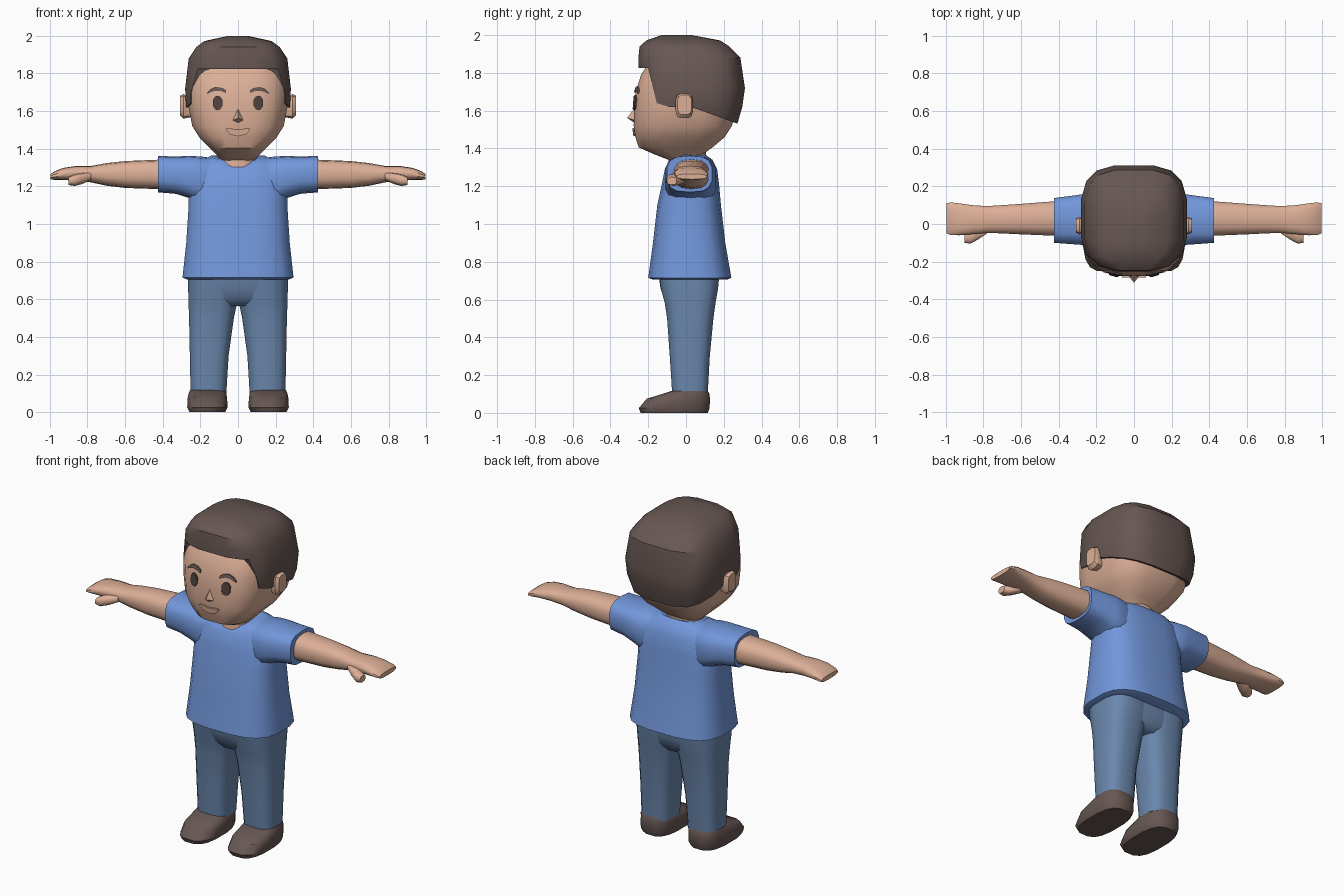
import bpy, bmesh, math
from mathutils import Vector
from mathutils.bvhtree import BVHTree

if "Cube" in bpy.data.objects:
    bpy.data.objects.remove(bpy.data.objects["Cube"])


def material(name, rgb):
    m = bpy.data.materials.new(name)
    m.diffuse_color = (*rgb, 1)
    m.use_nodes = True
    m.node_tree.nodes["Principled BSDF"].inputs["Base Color"].default_value = m.diffuse_color
    return m


SKIN = material("skin", (0.72, 0.43, 0.31))
BROWN = material("dark brown", (0.135, 0.095, 0.086))
BLUE = material("shirt blue", (0.17, 0.31, 0.71))
DENIM = material("denim blue", (0.145, 0.245, 0.42))
EYE = material("eye brown", (0.085, 0.055, 0.048))
LIP = material("lip", (0.76, 0.45, 0.32))


def finish(bm, name, mat, mirror=False, angle=35):
    bmesh.ops.recalc_face_normals(bm, faces=bm.faces)
    me = bpy.data.meshes.new(name)
    bm.to_mesh(me)
    bm.free()
    me.materials.append(mat)
    ob = bpy.data.objects.new(name, me)
    bpy.context.collection.objects.link(ob)
    smooth(ob, angle)
    if mirror:
        ob.modifiers.new("mirror", "MIRROR").use_mirror_merge = False
    return ob


def smooth(ob, angle):
    bpy.ops.object.select_all(action="DESELECT")
    ob.select_set(True)
    bpy.context.view_layer.objects.active = ob
    bpy.ops.object.shade_smooth_by_angle(angle=math.radians(angle))


def loft(rings, axis="z", n=16, e=3.0):
    """Skin rounded-box sections (t, a0, a1, b0, b1) stacked along an axis."""
    bm = bmesh.new()
    k = math.cos(math.pi / n) ** (2 / e)
    loops = []
    for t, a0, a1, b0, b1 in rings:
        loop = []
        for i in range(n):
            ang = 2 * math.pi * (i + 0.5) / n
            c, s = math.cos(ang), math.sin(ang)
            a = (a0 + a1) / 2 + (a1 - a0) / 2 * math.copysign(abs(c) ** (2 / e), c) / k
            b = (b0 + b1) / 2 + (b1 - b0) / 2 * math.copysign(abs(s) ** (2 / e), s) / k
            loop.append(bm.verts.new((a, b, t) if axis == "z" else (t, a, b)))
        loops.append(loop)
    for lo, hi in zip(loops, loops[1:]):
        for i in range(n):
            j = (i + 1) % n
            bm.faces.new((lo[i], lo[j], hi[j], hi[i]))
    bm.faces.new(loops[0])
    bm.faces.new(loops[-1])
    return bm


def body(*rows):
    """Symmetric rows (z, half width, front y, back y)."""
    return [(z, -w, w, f, b) for z, w, f, b in rows]


# Head
head_bm = loft(body(
    (1.335, .08, -.08, .06), (1.37, .115, -.17, .09), (1.405, .15, -.25, .14),
    (1.46, .205, -.268, .205), (1.52, .243, -.277, .243), (1.62, .262, -.274, .275),
    (1.7, .268, -.267, .285), (1.79, .262, -.238, .28), (1.85, .24, -.2, .25),
    (1.92, .17, -.15, .15)), e=3.2)
face_tree = BVHTree.FromBMesh(head_bm)
finish(head_bm, "head", SKIN)

# Hair: a larger head shape trimmed to the hairline seen from the side
hair = finish(loft(body(
    (1.45, .215, -.24, .225), (1.53, .252, -.25, .272), (1.62, .276, -.25, .298),
    (1.72, .281, -.25, .312), (1.88, .262, -.252, .288), (1.94, .222, -.246, .23),
    (1.972, .18, -.21, .18), (2.0, .05, -.13, .03)), e=3.2), "hair", BROWN)
bm = bmesh.new()
line = [(-.4, 1.825), (-.4, 2.1), (.4, 2.1), (.4, 1.48), (.27, 1.532), (.04, 1.615),
        (-.09, 1.62), (-.155, 1.64), (-.2, 1.825)]
f = bm.faces.new([bm.verts.new((-.5, y, z)) for y, z in line])
ext = bmesh.ops.extrude_face_region(bm, geom=[f])
bmesh.ops.translate(bm, vec=(1, 0, 0),
                    verts=[v for v in ext["geom"] if isinstance(v, bmesh.types.BMVert)])
cutter = finish(bm, "hairline_cutter", BROWN)
cutter.hide_render = True
mod = hair.modifiers.new("trim", "BOOLEAN")
mod.operation, mod.solver, mod.object = "INTERSECT", "EXACT", cutter
bpy.context.view_layer.objects.active = hair
bpy.ops.object.modifier_apply(modifier="trim")
bpy.data.objects.remove(cutter)
smooth(hair, 35)

# Ears
finish(loft([(.24, -.04, .025, 1.57, 1.66), (.29, -.055, .037, 1.56, 1.69),
             (.309, -.045, .03, 1.58, 1.682)], "x", 12, 3.5), "ear", SKIN, True)


# Face details laid on the head surface as thin strips
def on_face(x, z, lift):
    hit = face_tree.ray_cast(Vector((x, -1, z)), Vector((0, 1, 0)))[0]
    return Vector((x, hit.y - lift, z))


def strip(name, columns, mat, mirror=False, lift=.008):
    """Closed thin plate from columns (x, low z, high z)."""
    bm = bmesh.new()
    cols = [[bm.verts.new(on_face(x, z, l)) for z, l in
             ((lo, lift), (hi, lift), (hi, -.001), (lo, -.001))] for x, lo, hi in columns]
    for p, q in zip(cols, cols[1:]):
        for i in range(4):
            j = (i + 1) % 4
            bm.faces.new((p[i], p[j], q[j], q[i]))
    bm.faces.new(cols[0])
    bm.faces.new(cols[-1])
    finish(bm, name, mat, mirror, 30)


strip("eye", [(.108 + dx, 1.643 - h, 1.643 + h) for dx, h in
              ((-.025, .017), (-.014, .034), (0, .039), (.014, .034), (.025, .017))], EYE, True)
strip("eyebrow", [(.065, 1.696, 1.711), (.09, 1.706, 1.726), (.12, 1.708, 1.728),
                  (.145, 1.7, 1.717), (.163, 1.69, 1.7)], BROWN, True)
strip("mouth", [(-.064, 1.5, 1.508), (-.04, 1.475, 1.508), (0, 1.466, 1.502),
                (.04, 1.475, 1.508), (.064, 1.5, 1.508)], LIP, lift=.0095)

# Nose
bm = bmesh.new()
for p in ((0, -.272, 1.615), (-.036, -.265, 1.548), (.036, -.265, 1.548), (0, -.312, 1.562),
          (0, -.268, 1.532), (0, -.24, 1.57)):
    bm.verts.new(p)
bmesh.ops.convex_hull(bm, input=bm.verts)
finish(bm, "nose", SKIN, angle=50)

# Neck
finish(loft(body((1.27, .115, -.1, .1), (1.33, .105, -.093, .1), (1.41, .105, -.09, .11)),
            e=2.2), "neck", SKIN)

# Shirt body, with the collar dipped at the front
shirt = loft(body(
    (.705, .27, -.175, .215), (.715, .295, -.2, .24), (.9, .275, -.175, .208),
    (1.1, .262, -.152, .185), (1.2, .262, -.13, .176), (1.29, .24, -.112, .165),
    (1.34, .19, -.095, .14), (1.365, .14, -.078, .105)), n=20, e=3.0)
for v in shirt.verts:
    if v.co.z > 1.33 and v.co.y < -.02:
        v.co.z -= .055 * max(0, 1 - abs(v.co.x) / .17)
finish(shirt, "shirt", BLUE)
finish(loft([(.1, -.085, .13, 1.12, 1.345), (.2, -.11, .16, 1.11, 1.357),
             (.26, -.112, .16, 1.14, 1.36), (.33, -.107, .15, 1.162, 1.357),
             (.425, -.1, .138, 1.17, 1.36)], "x", 14, 3.0), "sleeve", BLUE, True)

# Arms, hands and thumbs
finish(loft([(.36, -.065, .125, 1.18, 1.345), (.43, -.062, .12, 1.187, 1.34),
             (.6, -.055, .107, 1.193, 1.333), (.7, -.05, .1, 1.205, 1.322),
             (.78, -.047, .095, 1.222, 1.308), (.86, -.054, .1, 1.23, 1.308),
             (.93, -.06, .11, 1.235, 1.297), (.975, -.058, .115, 1.235, 1.28),
             (.997, -.05, .11, 1.237, 1.265)], "x", 14, 2.6), "arm", SKIN, True, 45)
finish(loft([(.78, -.05, .0, 1.235, 1.275), (.83, -.083, .0, 1.213, 1.27),
             (.87, -.105, -.03, 1.203, 1.262), (.9, -.1, -.05, 1.208, 1.248)],
            "x", 10, 2.6), "thumb", SKIN, True, 45)

# Trousers
finish(loft(body((.565, .09, -.09, .13), (.6, .2, -.115, .155), (.66, .262, -.135, .17),
                 (.73, .265, -.145, .175)), e=3.0), "trouser_seat", DENIM, angle=45)
finish(loft([(.1, .062, .252, -.073, .115), (.3, .05, .256, -.086, .126),
             (.5, .022, .26, -.1, .145), (.58, .005, .263, -.112, .156),
             (.66, -.02, .265, -.133, .17), (.73, -.02, .265, -.142, .176)],
            e=3.0), "trouser_leg", DENIM, True)

# Shoes
finish(loft([(0, .068, .258, -.24, .115), (.025, .055, .27, -.25, .125),
             (.075, .058, .268, -.208, .127), (.102, .062, .262, -.12, .123),
             (.117, .07, .255, -.075, .115)], e=2.8), "shoe", BROWN, True)
